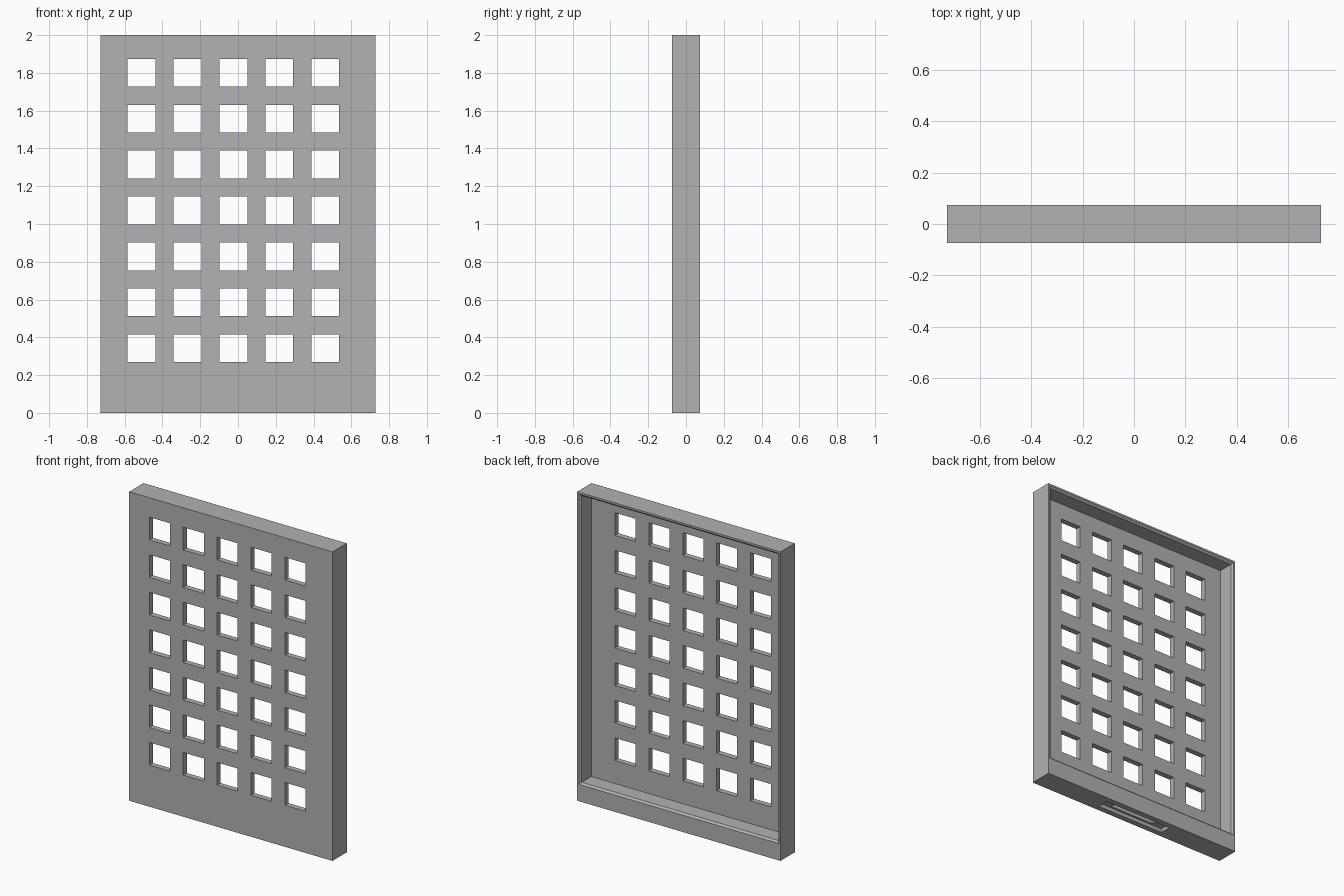
import bpy
import bmesh

cube = bpy.data.objects.get("Cube")
if cube:
    bpy.data.objects.remove(cube, do_unlink=True)

W, D, H = 0.728, 0.073, 2.0      # half width, half depth, height
WALL, RIM = 0.024, 0.012         # wall thickness inside and at the open edge
FLOOR = 0.121                    # height of the thick bottom wall
PLATE = 0.036                    # thickness of the perforated front plate

grey = bpy.data.materials.new("plain grey")
grey.use_nodes = True
grey.diffuse_color = (0.445, 0.445, 0.445, 1)
grey.node_tree.nodes["Principled BSDF"].inputs["Base Color"].default_value = grey.diffuse_color


def loft(bm, sections):
    """Closed solid through rectangles (y, x0, x1, z0, z1)."""
    rings = [[bm.verts.new(p) for p in ((x0, y, z0), (x1, y, z0), (x1, y, z1), (x0, y, z1))]
             for y, x0, x1, z0, z1 in sections]
    bm.faces.new(rings[0])
    bm.faces.new(rings[-1][::-1])
    for a, b in zip(rings, rings[1:]):
        for i in range(4):
            j = (i + 1) % 4
            bm.faces.new((a[i], b[i], b[j], a[j]))


def solid(name, lofts):
    bm = bmesh.new()
    for sections in lofts:
        loft(bm, sections)
    bmesh.ops.recalc_face_normals(bm, faces=bm.faces)
    mesh = bpy.data.meshes.new(name)
    bm.to_mesh(mesh)
    bm.free()
    mesh.materials.append(grey)
    obj = bpy.data.objects.new(name, mesh)
    bpy.context.collection.objects.link(obj)
    return obj


def box(x0, x1, y0, y1, z0, z1):
    return [(y0, x0, x1, z0, z1), (y1, x0, x1, z0, z1)]


def tray(y, inset):
    """Cavity outline, grown outward by inset."""
    return (y, -W + WALL - inset, W - WALL + inset, FLOOR - inset, H - WALL + inset)


housing = solid("perforated_housing", [box(-W, W, -D, D, 0, H)])

# Open back cavity with a chamfered mouth
cavity = solid("cavity_cutter", [[tray(-D + PLATE, 0), tray(D - RIM, 0),
                                  tray(D, RIM), tray(D + 0.05, RIM)]])

# Grid of square windows through the front plate
PITCH, SIZE = 0.243, 0.147
windows = solid("window_cutter", [
    box(x, x + SIZE, -D - 0.05, 0, z, z + SIZE)
    for x in (-0.584 + PITCH * i for i in range(5))
    for z in (0.269 + PITCH * j for j in range(7))])

# Stepped slot in the underside
slot = solid("slot_cutter", [box(-0.243, 0.243, -0.036, 0.036, -0.05, 0.024)])
pocket = solid("pocket_cutter", [box(-0.16, 0.16, -0.022, 0.022, -0.05, 0.06)])

cutters = [cavity, windows, slot, pocket]
for cutter in cutters:
    cutter.hide_render = True
    mod = housing.modifiers.new(cutter.name, 'BOOLEAN')
    mod.operation = 'DIFFERENCE'
    mod.solver = 'EXACT'
    mod.object = cutter

# Bake the cuts and discard the cutters
depsgraph = bpy.context.evaluated_depsgraph_get()
result = bpy.data.meshes.new_from_object(housing.evaluated_get(depsgraph))
housing.modifiers.clear()
housing.data = result
for cutter in cutters:
    bpy.data.objects.remove(cutter, do_unlink=True)
